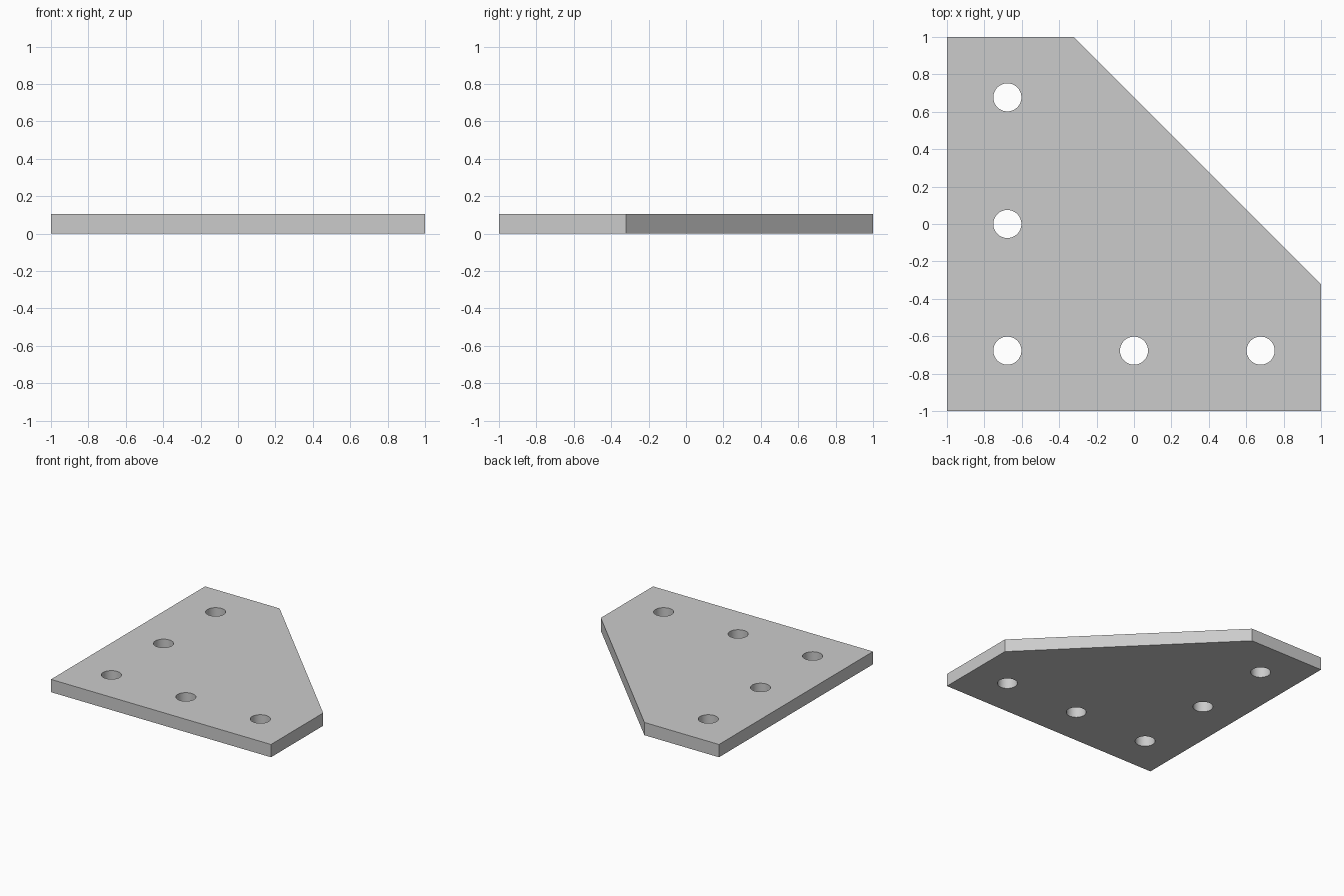
import bpy, bmesh

if "Cube" in bpy.data.objects:
    bpy.data.objects.remove(bpy.data.objects["Cube"])

T = 0.105      # plate thickness
P = 0.677      # hole spacing
R = 0.075      # hole radius
C = -0.322     # where the slanted edge meets the straight sides

# plate: five-sided outline extruded upwards
outline = [(-1, -1), (1, -1), (1, C), (C, 1), (-1, 1)]
bm = bmesh.new()
face = bm.faces.new([bm.verts.new((x, y, 0)) for x, y in outline])
ext = bmesh.ops.extrude_face_region(bm, geom=[face])
bmesh.ops.translate(bm, vec=(0, 0, T),
                    verts=[v for v in ext["geom"] if isinstance(v, bmesh.types.BMVert)])
bmesh.ops.recalc_face_normals(bm, faces=bm.faces)
mesh = bpy.data.meshes.new("corner_plate")
bm.to_mesh(mesh)
bm.free()
plate = bpy.data.objects.new("corner_plate", mesh)
bpy.context.collection.objects.link(plate)

# bolt holes: an L-shaped row of five, cut through the plate
for i, (x, y) in enumerate([(-P, P), (-P, 0), (-P, -P), (0, -P), (P, -P)]):
    bpy.ops.mesh.primitive_cylinder_add(vertices=64, radius=R, depth=0.4,
                                        location=(x, y, T / 2))
    cutter = bpy.context.object
    cutter.name = f"hole_cutter_{i + 1}"
    cutter.hide_render = True
    cutter.display_type = 'WIRE'
    cut = plate.modifiers.new(f"hole_{i + 1}", 'BOOLEAN')
    cut.operation = 'DIFFERENCE'
    cut.solver = 'EXACT'
    cut.object = cutter
    bpy.context.view_layer.objects.active = plate
    bpy.ops.object.modifier_apply(modifier=cut.name)
    bpy.data.objects.remove(cutter)

# smooth hole walls, sharp plate edges
bpy.ops.object.select_all(action='DESELECT')
plate.select_set(True)
bpy.context.view_layer.objects.active = plate
bpy.ops.object.shade_smooth_by_angle()
